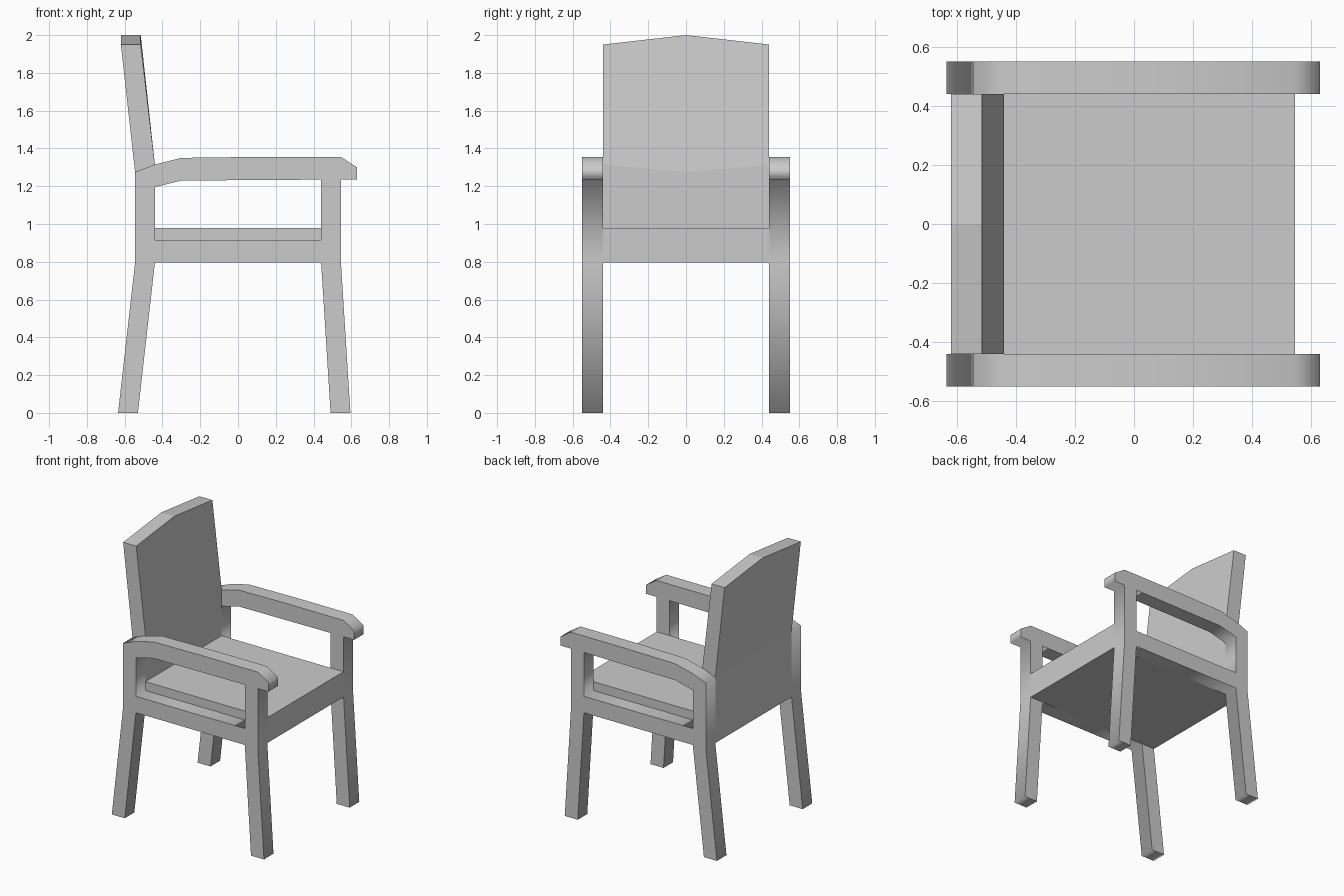
import bpy, bmesh, math

if "Cube" in bpy.data.objects:
    bpy.data.objects.remove(bpy.data.objects["Cube"])

# Side frame: outer outline and armrest opening, as (x, z)
OUTLINE = [(-.635, 0), (-.53, 0), (-.44, .795), (.44, .795), (.49, 0), (.595, 0),
           (.545, .795), (.545, 1.235), (.63, 1.235), (.63, 1.30), (.545, 1.355),
           (.08, 1.355), (-.30, 1.35), (-.44, 1.315), (-.545, 1.275), (-.545, .795)]
OPENING = [(-.44, .915), (.44, .915), (.44, 1.235), (-.30, 1.23), (-.44, 1.195)]


def side_frame(name, y):
    curve = bpy.data.curves.new(name, 'CURVE')
    curve.dimensions = '2D'
    curve.fill_mode = 'BOTH'
    curve.extrude = .055
    for pts in (OUTLINE, OPENING):
        spline = curve.splines.new('POLY')
        spline.points.add(len(pts) - 1)
        for p, (x, z) in zip(spline.points, pts):
            p.co = (x, z, 0, 1)
        spline.use_cyclic_u = True
    obj = bpy.data.objects.new(name, curve)
    obj.location.y = y
    obj.rotation_euler.x = math.pi / 2
    bpy.context.collection.objects.link(obj)
    bpy.ops.object.select_all(action='DESELECT')
    obj.select_set(True)
    bpy.context.view_layer.objects.active = obj
    bpy.ops.object.convert(target='MESH')


side_frame("near_side_frame", -.495)
side_frame("far_side_frame", .495)


def loft(name, sections):
    """Join matching closed (x, z) sections placed along y, and cap the ends."""
    bm = bmesh.new()
    rings = [[bm.verts.new((x, y, z)) for x, z in pts] for y, pts in sections]
    for a, b in zip(rings, rings[1:]):
        for i in range(len(a)):
            j = (i + 1) % len(a)
            bm.faces.new((a[i], a[j], b[j], b[i]))
    bm.faces.new(rings[0])
    bm.faces.new(rings[-1])
    bmesh.ops.recalc_face_normals(bm, faces=bm.faces)
    mesh = bpy.data.meshes.new(name)
    bm.to_mesh(mesh)
    bm.free()
    bpy.context.collection.objects.link(bpy.data.objects.new(name, mesh))


# Seat and backrest in one L-shaped body, with a peaked top and V-shaped bend
def body(bend, top):
    return [(-.545, .795), (.545, .795), (.545, .98), (-.44, .98),
            (-.44, bend), (-.515, top), (-.62, top), (-.545, 1.275)]


loft("seat_and_backrest", [(-.44, body(1.315, 1.95)),
                           (0, body(1.275, 2.0)),
                           (.44, body(1.315, 1.95))])
